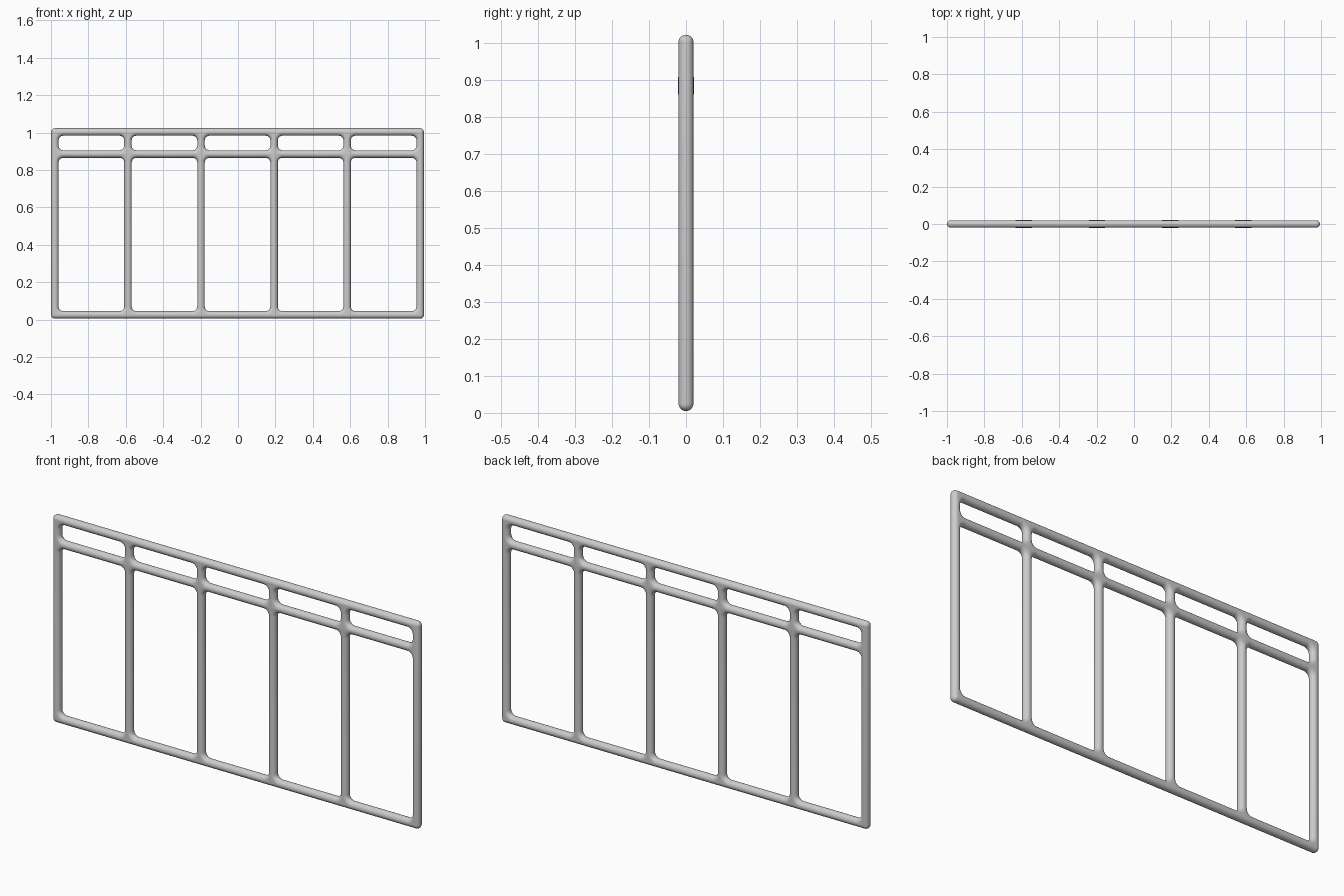
import bpy, bmesh
from math import sin, cos, pi

if "Cube" in bpy.data.objects:
    bpy.data.objects.remove(bpy.data.objects["Cube"])

R = 0.02          # tube radius
BLEND = 0.045     # fillet radius at joints, measured on the tube centrelines
SEG, ARC = 16, 8  # steps round half a tube, steps per corner
XS = [-0.979 + 0.3906 * i for i in range(6)]   # post centrelines
ZS = [0.025, 0.885, 1.003]                     # rail centrelines

bm = bmesh.new()


def loop(rect, corner, inset, y):
    """Rounded rectangle, counter-clockwise seen from the front."""
    x0, x1, z0, z1 = rect
    c, rad = corner, corner - inset
    centres = [(x1 - c, z0 + c, -pi / 2), (x1 - c, z1 - c, 0),
               (x0 + c, z1 - c, pi / 2), (x0 + c, z0 + c, pi)]
    pts = []
    for cx, cz, a0 in centres:
        for j in range(ARC + 1):
            a = a0 + pi / 2 * j / ARC
            pts.append(bm.verts.new((cx + rad * cos(a), y, cz + rad * sin(a))))
    return pts


def half_tube(rect, corner, side):
    """Half-round tube surface around a rectangle: side 1 faces in, -1 faces out."""
    rings = [loop(rect, corner, side * R * sin(pi * k / SEG), -R * cos(pi * k / SEG))
             for k in range(SEG + 1)]
    for a, b in zip(rings, rings[1:]):
        n = len(a)
        for i in range(n):
            j = (i + 1) % n
            f = [a[i], a[j], b[j], b[i]]
            bm.faces.new(f if side > 0 else f[::-1])
    return rings[0], rings[-1]


# Openings, with blended webs where posts meet rails
for zi in range(2):
    for xi in range(5):
        rect = (XS[xi], XS[xi + 1], ZS[zi], ZS[zi + 1])
        front, back = half_tube(rect, BLEND, 1)
        corners = [(xi + 1, zi), (xi + 1, zi + 1), (xi, zi + 1), (xi, zi)]
        for q, (cx, cz) in enumerate(corners):
            depth = 0.022 if cz == 1 and 0 < cx < 5 else R
            for ring, s in ((front, -1), (back, 1)):
                tip = bm.verts.new((XS[cx], s * depth, ZS[cz]))
                arc = ring[q * (ARC + 1):(q + 1) * (ARC + 1)]
                for p, r in zip(arc, arc[1:]):
                    f = [tip, r, p]
                    bm.faces.new(f if s < 0 else f[::-1])

# Outer face of the perimeter tube
half_tube((XS[0], XS[-1], ZS[0], ZS[-1]), 0.0, -1)

bmesh.ops.remove_doubles(bm, verts=bm.verts, dist=1e-5)
for f in bm.faces:
    f.smooth = True
mesh = bpy.data.meshes.new("railing_panel")
bm.to_mesh(mesh)
bm.free()
panel = bpy.data.objects.new("railing_panel", mesh)
bpy.context.collection.objects.link(panel)
